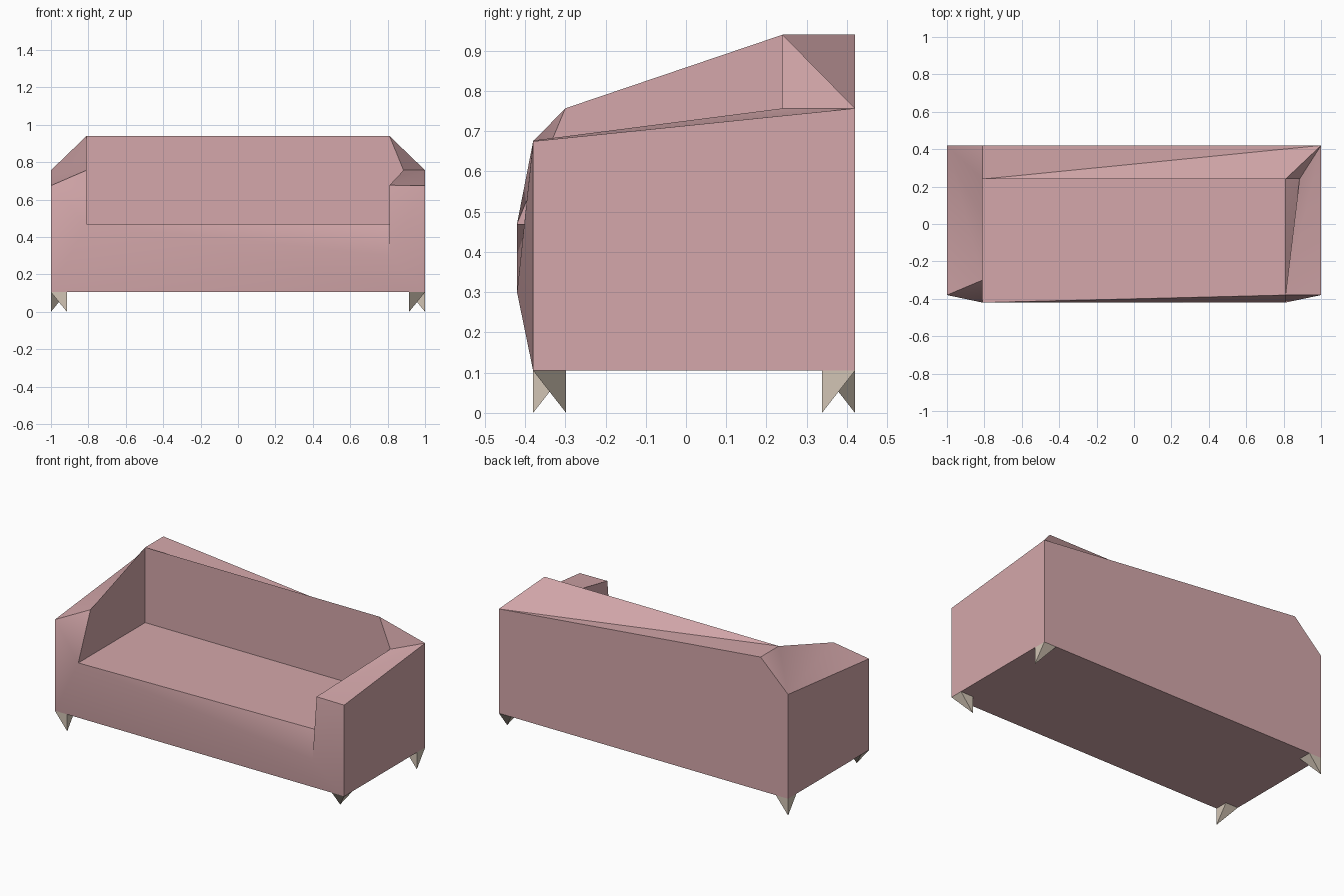
import bpy, bmesh, math

if "Cube" in bpy.data.objects:
    bpy.data.objects.remove(bpy.data.objects["Cube"])


def material(name, rgb):
    m = bpy.data.materials.new(name)
    m.diffuse_color = (*rgb, 1)
    m.use_nodes = True
    m.node_tree.nodes["Principled BSDF"].inputs["Base Color"].default_value = m.diffuse_color
    return m


PINK = material("dusty_pink_fabric", (0.66, 0.39, 0.405))
BEIGE = material("beige_wood", (0.65, 0.56, 0.46))


def build(name, points, faces, mat, angle=None):
    """Make a closed faceted solid from named corner points."""
    bm = bmesh.new()
    v = {k: bm.verts.new(p) for k, p in points.items()}
    for f in faces:
        bm.faces.new([v[k] for k in f.split()])
    bmesh.ops.recalc_face_normals(bm, faces=bm.faces)
    me = bpy.data.meshes.new(name)
    bm.to_mesh(me)
    bm.free()
    me.materials.append(mat)
    ob = bpy.data.objects.new(name, me)
    bpy.context.collection.objects.link(ob)
    if angle:
        bpy.context.view_layer.objects.active = ob
        ob.select_set(True)
        bpy.ops.object.shade_smooth_by_angle(angle=math.radians(angle))
        ob.select_set(False)
    return ob


BACK, FRONT, FLOOR = 0.42, -0.38, 0.105   # body limits
IN, REST, SEAT, TOP = 0.81, 0.24, 0.47, 0.94   # arm inside, backrest, heights

corners = {
    # cushion corners and the sagging front corner
    "seat_fl": (-IN, -0.42, SEAT), "seat_fr": (IN, FRONT, SEAT),
    "seat_bl": (-IN, REST, SEAT), "seat_br": (IN, REST, SEAT),
    "sag": (IN, -0.42, 0.30),
    # backrest top
    "rest_l": (-IN, REST, TOP), "rest_r": (IN, REST, TOP),
    "rest_back": (-IN, BACK, TOP),
    # inner arm corners
    "arm_l": (-IN, -0.30, 0.757), "arm_r": (IN, FRONT, 0.677),
    "arm_r_back": (0.885, REST, 0.757),
}
# outer box corners, left and right
for s, x in (("l", -1), ("r", 1)):
    corners["low_f" + s] = (x, FRONT, FLOOR)
    corners["low_b" + s] = (x, BACK, FLOOR)
    corners["high_f" + s] = (x, FRONT, 0.675)
    corners["high_b" + s] = (x, BACK, 0.757)

build("sofa_body", corners, [
    # seat, sloping front lip and backrest
    "seat_fl seat_fr seat_br seat_bl",
    "seat_fl sag seat_fr",
    "seat_bl seat_br rest_r rest_l",
    # front panel
    "seat_fl low_fr sag", "seat_fl low_fl low_fr",
    "high_fl low_fl seat_fl", "high_fl seat_fl arm_l",
    "arm_r sag high_fr", "high_fr sag low_fr", "arm_r seat_fr sag",
    # left arm inside and top
    "seat_fl seat_bl rest_l arm_l",
    "high_fl arm_l high_bl", "arm_l rest_l high_bl",
    "rest_l rest_back high_bl",
    # right arm inside and top
    "seat_fr arm_r arm_r_back", "seat_fr arm_r_back seat_br",
    "seat_br arm_r_back rest_r",
    "arm_r high_fr high_br", "arm_r high_br arm_r_back",
    "rest_r arm_r_back high_br",
    # backrest top, sides, back and underside
    "rest_l rest_r high_br", "rest_l high_br rest_back",
    "low_fl high_fl high_bl low_bl", "low_fr low_br high_br high_fr",
    "low_bl high_bl rest_back high_br low_br",
    "low_fl low_bl low_br low_fr",
], PINK, 40)

# spiked legs: outer corner of each leg block and where its tip stands
W, D = 0.085, 0.082
for name, x, y, tip in (
    ("front_left_leg", -1, FRONT, (-1 + W, FRONT)),
    ("front_right_leg", 1 - W, FRONT, (1 - W, FRONT + D)),
    ("back_left_leg", -1, BACK - D, (-1, BACK)),
    ("back_right_leg", 1 - W, BACK - D, (1, BACK - D)),
):
    build(name, {
        "a": (x, y, FLOOR), "b": (x + W, y, FLOOR),
        "c": (x + W, y + D, FLOOR), "d": (x, y + D, FLOOR),
        "tip": (*tip, 0),
    }, ["a b c d", "a b tip", "b c tip", "c d tip", "d a tip"], BEIGE)
